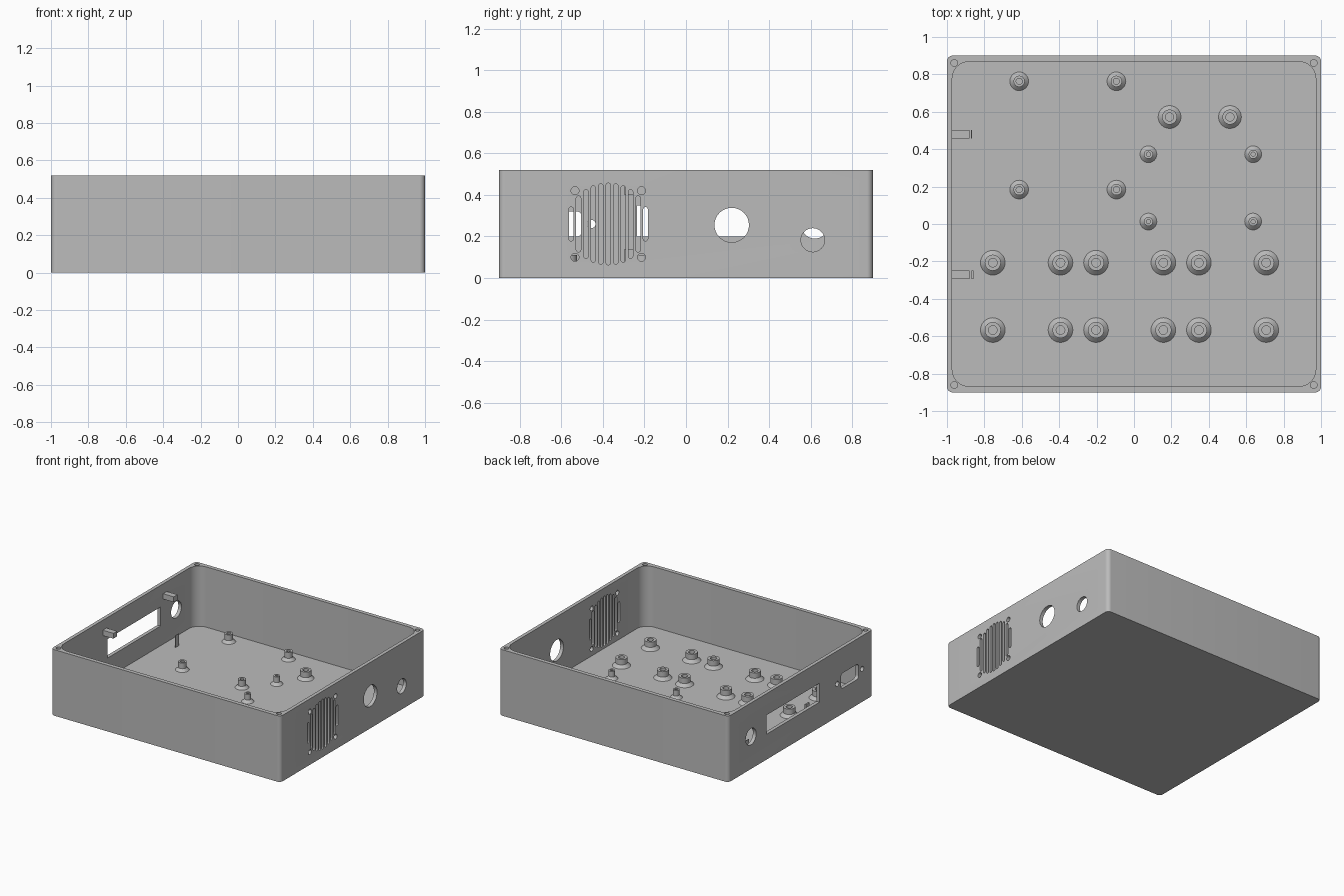
import bpy, bmesh
from math import sin, cos, pi, sqrt, radians

cube = bpy.data.objects.get("Cube")
if cube:
    bpy.data.objects.remove(cube, do_unlink=True)

GREY = (0.5, 0.5, 0.5, 1)
grey = bpy.data.materials.new("plain_grey")
grey.use_nodes = True
grey.diffuse_color = GREY
grey.node_tree.nodes["Principled BSDF"].inputs["Base Color"].default_value = GREY

HEIGHT, FLOOR = 0.52, 0.045


def outline(cu, cv, w, h, r, n=8):
    """Rounded rectangle; also gives plain rectangles, slots and circles."""
    pts = []
    for k, (su, sv) in enumerate(((1, 1), (-1, 1), (-1, -1), (1, -1))):
        for i in range(n + 1):
            a = (k + i / n) * pi / 2
            pts.append((round(cu + su * (w / 2 - r) + r * cos(a), 5),
                        round(cv + sv * (h / 2 - r) + r * sin(a), 5)))
    return list(dict.fromkeys(pts))


def circle(cu, cv, r):
    return outline(cu, cv, 2 * r, 2 * r, r)


def prism(bm, pts, lo, hi, axis="z"):
    """Extrude an outline along z, or along x for holes in the side walls."""
    def place(u, v, d):
        return (u, v, d) if axis == "z" else (d, u, v)
    a = [bm.verts.new(place(u, v, lo)) for u, v in pts]
    b = [bm.verts.new(place(u, v, hi)) for u, v in pts]
    bm.faces.new(a[::-1])
    bm.faces.new(b)
    for i in range(len(pts)):
        j = (i + 1) % len(pts)
        bm.faces.new((a[i], a[j], b[j], b[i]))


def finish(bm, name):
    bmesh.ops.recalc_face_normals(bm, faces=bm.faces)
    mesh = bpy.data.meshes.new(name)
    bm.to_mesh(mesh)
    bm.free()
    mesh.materials.append(grey)
    obj = bpy.data.objects.new(name, mesh)
    bpy.context.collection.objects.link(obj)
    return obj


def activate(obj):
    bpy.ops.object.select_all(action="DESELECT")
    obj.select_set(True)
    bpy.context.view_layer.objects.active = obj


def smooth(obj):
    activate(obj)
    bpy.ops.object.shade_smooth_by_angle(angle=radians(30))


def cut(obj, cutter):
    cutter.hide_render = True
    mod = obj.modifiers.new("cut", "BOOLEAN")
    mod.operation = "DIFFERENCE"
    mod.solver = "EXACT"
    mod.object = cutter
    activate(obj)
    bpy.ops.object.modifier_apply(modifier=mod.name)
    bpy.data.objects.remove(cutter, do_unlink=True)


# Open box
bm = bmesh.new()
prism(bm, outline(0, 0, 2, 1.8, 0.03), 0, HEIGHT)
box = finish(bm, "enclosure_box")
bm = bmesh.new()
prism(bm, outline(0, 0, 1.944, 1.736, 0.09), FLOOR, 1)
cut(box, finish(bm, "cavity_cutter"))

holes = bmesh.new()

# Fan grille: slots filling a circle, with four screw holes
FAN_Y, FAN_Z = -0.374, 0.26
for i in range(-5, 6):
    d = i * 0.0358
    half = sqrt(0.197 ** 2 - d * d)
    prism(holes, outline(FAN_Y + d, FAN_Z, 0.022, 2 * half, 0.0109, 4), 0.9, 1.1, "x")
for sy in (-1, 1):
    for sz in (-1, 1):
        prism(holes, circle(FAN_Y + sy * 0.16, FAN_Z + sz * 0.16, 0.019), 0.9, 1.1, "x")

# Round cable openings on the fan side
prism(holes, circle(0.22, 0.255, 0.083), 0.9, 1.1, "x")
prism(holes, circle(0.61, 0.183, 0.057), 0.9, 1.1, "x")

# Opposite side: round opening, display window, connector with its screws
prism(holes, circle(0.62, 0.255, 0.065), -1.1, -0.9, "x")
prism(holes, outline(0.095, 0.275, 0.66, 0.15, 0), -1.1, -0.9, "x")
prism(holes, outline(-0.61, 0.26, 0.22, 0.12, 0.025), -1.1, -0.9, "x")
for s in (-1, 1):
    prism(holes, circle(-0.61 + s * 0.155, 0.26, 0.02), -1.1, -0.9, "x")

# Lid screw holes in the rim corners
for sx in (-1, 1):
    for sy in (-1, 1):
        prism(holes, circle(sx * 0.961, sy * 0.861, 0.018), 0.4, 0.6)
cut(box, finish(holes, "hole_cutter"))
smooth(box)


def standoff(x, y, base, shaft, bore, top=0.11, n=32):
    """Hollow post with a conical foot, turned around its axis."""
    profile = [(base, FLOOR - 0.002), (base, FLOOR), (shaft, FLOOR + base - shaft),
               (shaft, top), (bore, top), (bore, FLOOR + 0.002)]
    bm = bmesh.new()
    rings = [[bm.verts.new((x + r * cos(2 * pi * i / n), y + r * sin(2 * pi * i / n), z))
              for i in range(n)] for r, z in profile]
    for a, b in zip(rings, rings[1:]):
        for i in range(n):
            j = (i + 1) % n
            bm.faces.new((a[i], a[j], b[j], b[i]))
    bm.faces.new(rings[0][::-1])
    bm.faces.new(rings[-1])
    smooth(finish(bm, "standoff"))


# Standoff groups: x positions, y positions, foot, shaft and bore radius
groups = [
    ((-0.755, -0.393, -0.203, 0.157, 0.347, 0.707), (-0.207, -0.567), 0.066, 0.043, 0.023),
    ((0.19, 0.513), (0.572,), 0.061, 0.04, 0.022),
    ((-0.614, -0.094), (0.763, 0.184), 0.05, 0.03, 0.016),
    ((0.077, 0.637), (0.373, 0.013), 0.045, 0.024, 0.011),
]
for xs, ys, foot, shaft, bore in groups:
    for x in xs:
        for y in ys:
            standoff(x, y, foot, shaft, bore)

# Display clips: a peg on the wall above a thin tab on the floor
for y, tab_x, thick in ((0.48, -0.868, 0.005), (-0.272, -0.864, 0.012)):
    bm = bmesh.new()
    prism(bm, outline(-0.93, y, 0.1, 0.046, 0), 0.4, 0.442)
    finish(bm, "wall_peg")
    bm = bmesh.new()
    prism(bm, outline(tab_x, y, thick, 0.046, 0), FLOOR - 0.005, 0.14)
    finish(bm, "floor_tab")
